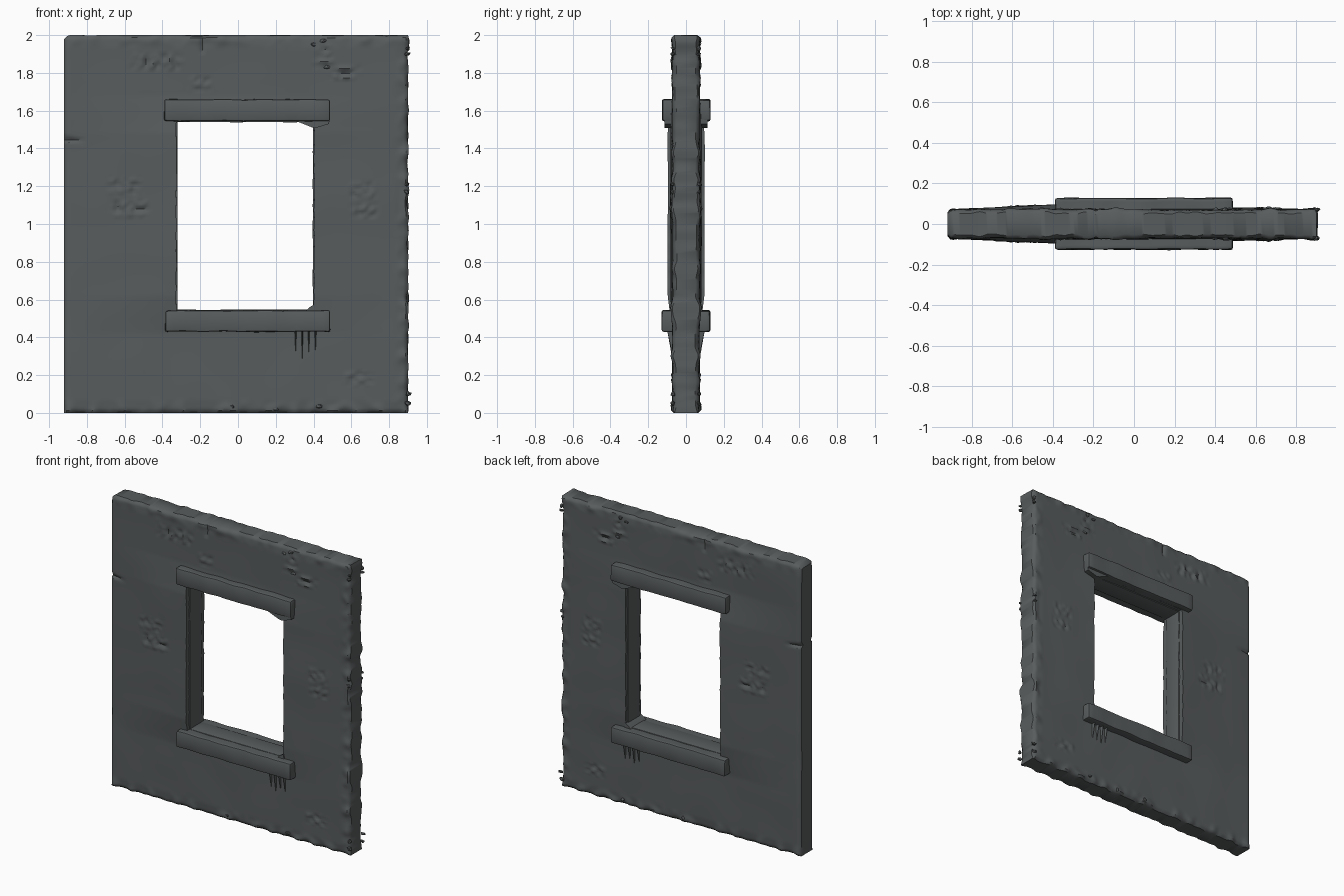
import bpy, bmesh, math, random
from mathutils import Vector, noise

if "Cube" in bpy.data.objects:
    bpy.data.objects.remove(bpy.data.objects["Cube"])

random.seed(4)
stone = bpy.data.materials.new("dark grey stone")
stone.diffuse_color = (0.098, 0.108, 0.11, 1)
stone.use_nodes = True
stone.node_tree.nodes["Principled BSDF"].inputs["Base Color"].default_value = stone.diffuse_color

X0, X1, Z0, Z1 = -0.92, 0.90, 0.0, 2.0          # wall outline
OX0, OX1, OZ0, OZ1 = -0.325, 0.40, 0.54, 1.545  # window opening
# worn, chipped patches: x, z, half width, half height
PATCHES = [(-0.43, 1.86, .15, .05), (-0.2, 1.74, .06, .04), (0.57, 1.8, .09, .04),
           (-0.6, 1.2, .1, .05), (-0.57, 1.08, .11, .05), (0.66, 1.18, .08, .05),
           (0.67, 1.07, .08, .04), (0.65, 0.18, .09, .04), (0.45, 1.89, .06, .07)]
SIDES = (-1, 1)


def n(x, y, z, s):
    return noise.noise(Vector((x * s, y * s, z * s)))


def finish(bm, name, angle=35):
    bmesh.ops.recalc_face_normals(bm, faces=bm.faces)
    me = bpy.data.meshes.new(name)
    bm.to_mesh(me)
    bm.free()
    ob = bpy.data.objects.new(name, me)
    bpy.context.collection.objects.link(ob)
    me.materials.append(stone)
    bpy.ops.object.select_all(action='DESELECT')
    ob.select_set(True)
    bpy.context.view_layer.objects.active = ob
    bpy.ops.object.shade_smooth_by_angle(angle=math.radians(angle))
    return ob


def spans(a, b, c, d, step):
    out = []
    for p, q in ((a, b), (b, c), (c, d)):
        k = max(1, round((q - p) / step))
        out += [p + (q - p) * i / k for i in range(k)]
    return out + [d]


def depth(x, z, side):
    """Half thickness of the wall at a point."""
    t = 0.072 + 0.0035 * n(x, side * 3, z, 4)
    # swelling beside the window
    tz = max(0, min(1, (z - 0.42) / 0.2, (1.68 - z) / 0.2))
    tx = (x - X0) / (OX0 - X0) if x < 0 else 0.45 * (X1 - x) / (X1 - OX1)
    t += 0.025 * tz * max(0, min(1, tx))
    # worn patches
    for px, pz, rx, rz in PATCHES:
        w = max(abs(x - px) / rx, abs(z - pz) / rz)
        if w < 1:
            t += 0.014 * min(1, 3 * (1 - w)) * n(x, 7, z, 32)
    # crack at the left edge and at the top
    if x < -0.8:
        t -= 0.02 * math.exp(-((z - 1.45 + 0.1 * (x - X0)) / 0.009) ** 2) * (-0.8 - x) / 0.12
    if z > 1.9:
        t -= 0.01 * math.exp(-((x + 0.19) / 0.009) ** 2)
    # crumbling along the right, top and bottom edges
    e = min(X1 - x, Z1 - z, z)
    if e < 0.07:
        t += 0.022 * (1 - e / 0.07) * max(-0.3, n(x, 2, z, 15) - 0.1)
    # rounded rim
    r = min(e, x - X0)
    if r < 0.02:
        t -= 0.016 * (1 - r / 0.02) ** 2
    return t


# wall with window opening
xs = spans(X0, OX0, OX1, X1, 0.0125)
zs = spans(Z0, OZ0, OZ1, Z1, 0.0125)
bm = bmesh.new()
verts = {}


def wall_vert(i, j, side):
    if (i, j, side) not in verts:
        x, z = xs[i], zs[j]
        y = side * depth(x, z, side)
        px, pz = x, z
        # ragged right side, rounded top corners, ragged window jambs
        if x > X1 - 0.03:
            px += 0.012 * n(0, side, z, 14) * (x - X1 + 0.03) / 0.03
        if z > Z1 - 0.03:
            pz -= 0.008 * max(0, n(x, side, 0, 7)) * (z - Z1 + 0.03) / 0.03
            if x < X0 + 0.03:
                pz -= 0.02 * ((X0 + 0.03 - x) / 0.03) ** 2 * (z - Z1 + 0.03) / 0.03
        if OZ0 < z < OZ1 and x in (OX0, OX1):
            px += (1 if x == OX1 else -1) * 0.01 * abs(n(x, side, z, 9))
        verts[i, j, side] = bm.verts.new((px, y, pz))
    return verts[i, j, side]


def solid(i, j):
    if not (0 <= i < len(xs) - 1 and 0 <= j < len(zs) - 1):
        return False
    cx, cz = (xs[i] + xs[i + 1]) / 2, (zs[j] + zs[j + 1]) / 2
    return not (OX0 < cx < OX1 and OZ0 < cz < OZ1)


for i in range(len(xs) - 1):
    for j in range(len(zs) - 1):
        if not solid(i, j):
            continue
        ring = [(i, j), (i + 1, j), (i + 1, j + 1), (i, j + 1)]
        for s in SIDES:
            bm.faces.new([wall_vert(a, b, s) for a, b in ring])
        for k, (di, dj) in enumerate([(0, -1), (1, 0), (0, 1), (-1, 0)]):
            if not solid(i + di, j + dj):
                a, b = ring[k], ring[(k + 1) % 4]
                bm.faces.new([wall_vert(*a, -1), wall_vert(*b, -1),
                              wall_vert(*b, 1), wall_vert(*a, 1)])
finish(bm, "wall", 40)


def worn_block(name, x0, x1, y0, y1, z0, z1, bevel=0.01, wear=0.005):
    """Bevelled box with a slightly uneven surface."""
    bm = bmesh.new()
    bmesh.ops.create_cube(bm, size=1)
    for v in bm.verts:
        v.co = Vector(((x0 + x1) / 2 + v.co.x * (x1 - x0), (y0 + y1) / 2 + v.co.y * (y1 - y0),
                       (z0 + z1) / 2 + v.co.z * (z1 - z0)))
    bmesh.ops.bevel(bm, geom=bm.edges[:], offset=bevel, segments=2, affect='EDGES', profile=0.5)
    for axis in range(3):
        longs = [e for e in bm.edges if abs((e.verts[0].co - e.verts[1].co)[axis]) > 0.2]
        if longs:
            bmesh.ops.subdivide_edges(bm, edges=longs, cuts=24, use_grid_fill=True)
    for v in bm.verts:
        v.co += wear * noise.noise_vector(v.co * 9)
    return finish(bm, name)


# lintel and sill, running through the wall
worn_block("lintel", -0.39, 0.487, -0.125, 0.128, 1.545, 1.66)
worn_block("sill", -0.385, 0.487, -0.127, 0.127, 0.43, 0.542)

# inner window lining, a thin step inside the reveal
for nm, a, b, c, d in [("left_lining", OX0 - .02, OX0 + .004, OZ0, OZ1),
                       ("right_lining", OX1 - .004, OX1 + .02, OZ0, OZ1),
                       ("bottom_lining", OX0, OX1, OZ0 - .02, OZ0 + .006),
                       ("top_lining", OX0, OX1, OZ1 - .006, OZ1 + .02)]:
    worn_block(nm, a, b, -0.065, 0.065, c, d, 0.002, 0.001)


def wedge(name, pts, y0, y1):
    """Flat outline in x and z given thickness in y."""
    bm = bmesh.new()
    f = bm.faces.new([bm.verts.new((x, y0, z)) for x, z in pts])
    g = bmesh.ops.extrude_face_region(bm, geom=[f])
    for v in g['geom']:
        if isinstance(v, bmesh.types.BMVert):
            v.co.y = y1
    return finish(bm, name)


# broken corner bracket under the lintel and crumbs on the sill
wedge("lintel_corner", [(0.30, 1.548), (0.39, 1.512), (0.41, 1.508), (0.482, 1.53), (0.485, 1.56)], -0.115, 0.115)
wedge("sill_corner", [(0.355, 0.535), (0.38, 0.56), (0.405, 0.575), (0.41, 0.535)], -0.085, 0.085)

# drip ridges below the sill, front and back
bm = bmesh.new()
for x, low in [(0.305, 0.30), (0.34, 0.265), (0.375, 0.30), (0.41, 0.295)]:
    for s in SIDES:
        a, b, c, d = [bm.verts.new(p) for p in ((x - .006, s * .068, .44), (x + .006, s * .068, .44),
                                                (x, s * .1, .44), (x, s * .069, low))]
        for tri in ((a, b, c), (a, c, d), (b, c, d), (a, b, d)):
            bm.faces.new(tri)
finish(bm, "drip_ridges")

# loose chips along the right edge, top edge and bottom edge
bm = bmesh.new()
spots = [(0.898, 1.93), (0.896, 1.9), (0.893, 1.21), (0.892, 1.17), (0.9, 0.1), (0.898, 0.05),
         (0.45, 1.97), (0.4, 1.95), (0.47, 1.83), (0.43, 0.035), (-0.03, 0.03), (0.2, 0.02)]
for x, z in spots:
    for s in SIDES:
        g = bmesh.ops.create_icosphere(bm, subdivisions=1, radius=1)
        w, h = random.uniform(.012, .022), random.uniform(.01, .018)
        for v in g['verts']:
            r = random.uniform(0.6, 1.1)
            v.co = Vector((x + v.co.x * w * r, s * 0.07 + v.co.y * 0.014 * r, z + v.co.z * h * r))
finish(bm, "edge_chips", 20)
